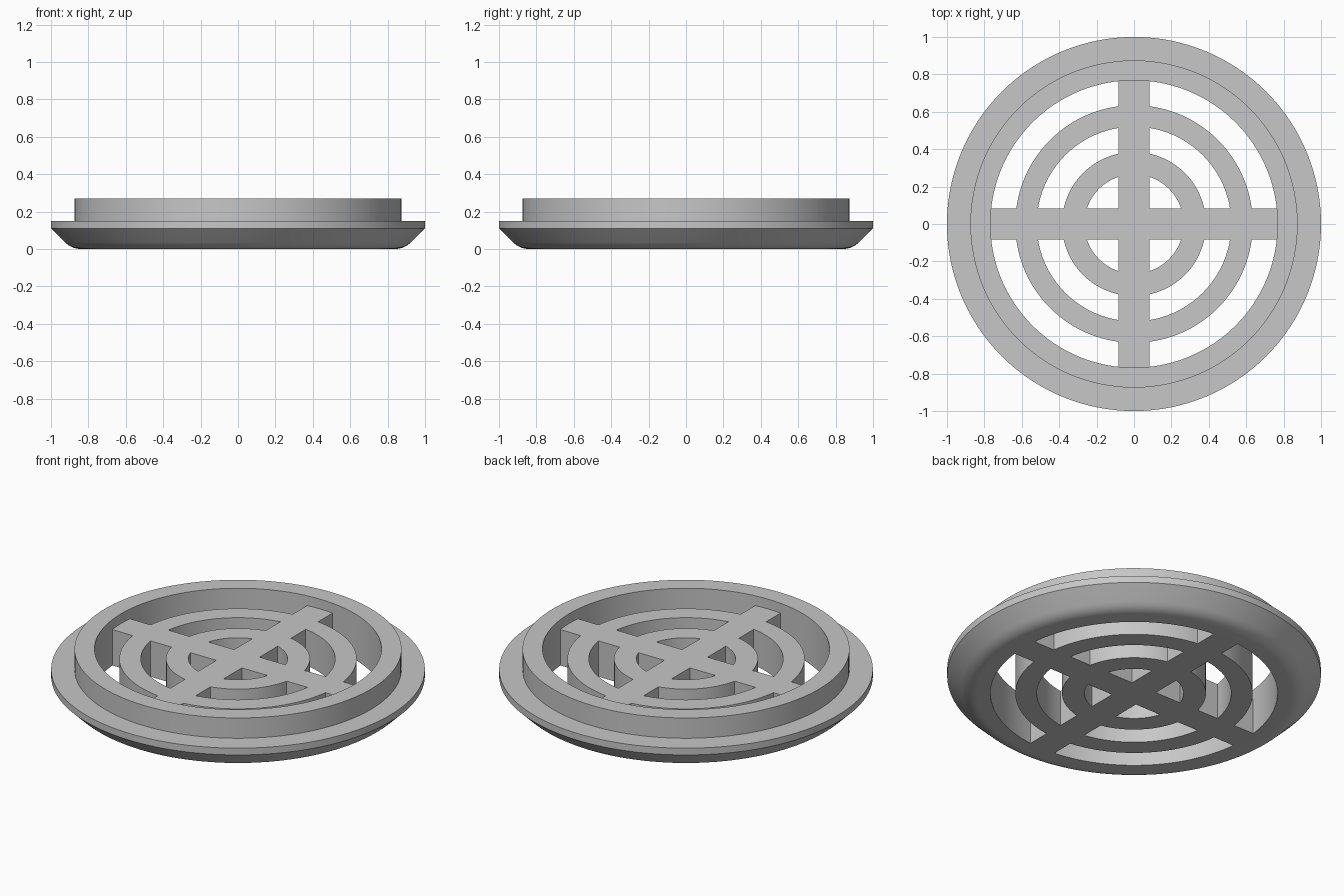
import bpy
import bmesh
from math import asin, cos, sin, pi, radians, tau

cube = bpy.data.objects.get("Cube")
if cube:
    bpy.data.objects.remove(cube, do_unlink=True)

grey = bpy.data.materials.new("light grey")
grey.use_nodes = True
COLOUR = (0.57, 0.57, 0.57, 1)
grey.diffuse_color = COLOUR
grey.node_tree.nodes["Principled BSDF"].inputs["Base Color"].default_value = COLOUR

SEGMENTS = 128
OPENING = 0.768      # inner radius of the rim
HALF_BAR = 0.083     # half width of the cross bars
GRILLE_TOP = 0.212


def finish(name, bm, angle=30):
    bmesh.ops.recalc_face_normals(bm, faces=bm.faces)
    mesh = bpy.data.meshes.new(name)
    bm.to_mesh(mesh)
    bm.free()
    mesh.materials.append(grey)
    obj = bpy.data.objects.new(name, mesh)
    bpy.context.collection.objects.link(obj)
    bpy.ops.object.select_all(action="DESELECT")
    obj.select_set(True)
    bpy.context.view_layer.objects.active = obj
    bpy.ops.object.shade_smooth_by_angle(angle=radians(angle))
    return obj


def lathe(name, profile):
    """Turn a closed (radius, height) outline around z."""
    bm = bmesh.new()
    rings = []
    for i in range(SEGMENTS):
        a = tau * i / SEGMENTS
        rings.append([bm.verts.new((r * cos(a), r * sin(a), z)) for r, z in profile])
    n = len(profile)
    for i in range(SEGMENTS):
        p, q = rings[i], rings[(i + 1) % SEGMENTS]
        for j in range(n):
            k = (j + 1) % n
            bm.faces.new((p[j], q[j], q[k], p[k]))
    return finish(name, bm)


def ring_between_bars(name, inner, outer, steps=28):
    """Four arcs that stop flush against the sides of the cross bars."""
    bm = bmesh.new()
    for quarter in range(4):
        rows = []
        for i in range(steps + 1):
            row = []
            for r, z in ((inner, 0), (outer, 0), (outer, GRILLE_TOP), (inner, GRILLE_TOP)):
                start = asin(HALF_BAR / r)
                a = quarter * pi / 2 + start + (pi / 2 - 2 * start) * i / steps
                row.append(bm.verts.new((r * cos(a), r * sin(a), z)))
            rows.append(row)
        for p, q in zip(rows, rows[1:]):
            for j in range(4):
                k = (j + 1) % 4
                bm.faces.new((p[j], q[j], q[k], p[k]))
    return finish(name, bm)


# Rim: collar, flange, and a chamfer rounded into the flat underside
CHAMFER_START, CHAMFER_END, FLAT = (1, 0.11), (0.925, 0.036), (0.84, 0)
corner = (0.888, 0)
fillet = []
for i in range(9):
    t = i / 8
    fillet.append(tuple((1 - t) ** 2 * a + 2 * t * (1 - t) * b + t * t * c
                        for a, b, c in zip(CHAMFER_END, corner, FLAT)))
lathe("rim", [(OPENING, 0), (OPENING, 0.27), (0.875, 0.27), (0.875, 0.15),
              (1, 0.15), CHAMFER_START] + fillet)

# Concentric grille rings
ring_between_bars("inner_grille_ring", 0.265, 0.385)
ring_between_bars("outer_grille_ring", 0.52, 0.635)

# Cross bars, one plus-shaped outline raised to the grille height
bm = bmesh.new()
outline = []
reach = OPENING + 0.004
for quarter in range(4):
    c, s = round(cos(quarter * pi / 2)), round(sin(quarter * pi / 2))
    for x, y in ((reach, -HALF_BAR), (reach, HALF_BAR), (HALF_BAR, HALF_BAR)):
        outline.append(bm.verts.new((c * x - s * y, s * x + c * y, 0)))
base = bm.faces.new(outline)
raised = bmesh.ops.extrude_face_region(bm, geom=[base], use_keep_orig=True)["geom"]
bmesh.ops.translate(bm, vec=(0, 0, GRILLE_TOP),
                    verts=[g for g in raised if isinstance(g, bmesh.types.BMVert)])
finish("cross_bars", bm)
